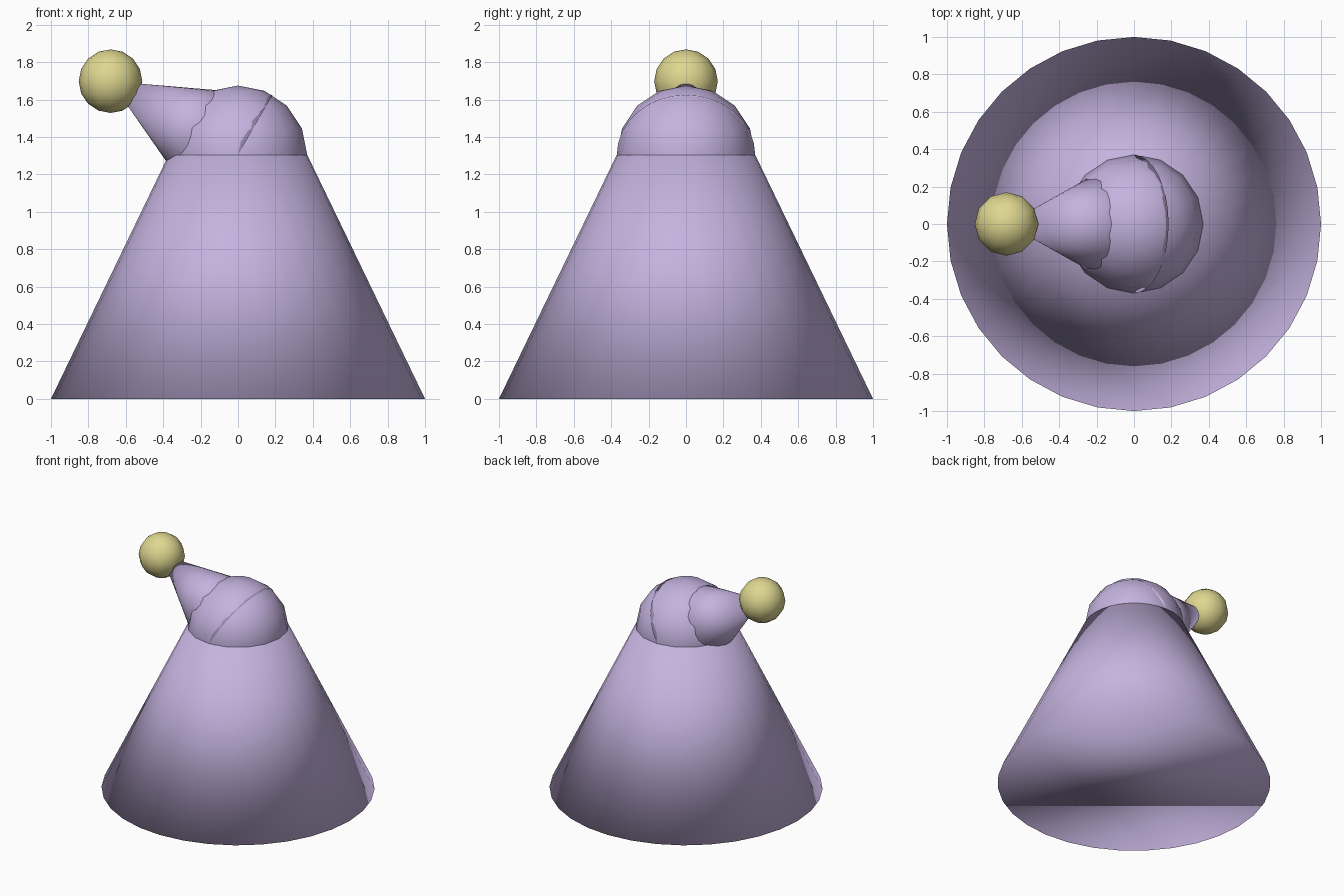
import bpy
import bmesh
from math import radians
from mathutils import Matrix, Vector

cube = bpy.data.objects.get("Cube")
if cube:
    bpy.data.objects.remove(cube, do_unlink=True)


def material(name, color):
    mat = bpy.data.materials.new(name)
    mat.use_nodes = True
    mat.diffuse_color = color
    mat.node_tree.nodes["Principled BSDF"].inputs["Base Color"].default_value = color
    return mat


def add_part(name, bm, mat):
    mesh = bpy.data.meshes.new(name)
    bm.to_mesh(mesh)
    bm.free()
    mesh.materials.append(mat)
    mesh.shade_smooth()
    obj = bpy.data.objects.new(name, mesh)
    bpy.context.collection.objects.link(obj)
    return obj


def add_cone(name, base, tilt, r_base, r_top, height, mat):
    """Capped cone whose base centre sits at base, leaning about y."""
    bm = bmesh.new()
    place = (Matrix.Translation(base) @ Matrix.Rotation(tilt, 4, 'Y')
             @ Matrix.Translation((0, 0, height / 2)))
    bmesh.ops.create_cone(bm, cap_ends=True, segments=32, radius1=r_base,
                          radius2=r_top, depth=height, matrix=place)
    return add_part(name, bm, mat)


def add_ball(name, center, radius, segments, rings, tilt, mat):
    bm = bmesh.new()
    place = Matrix.Translation(center) @ Matrix.Rotation(tilt, 4, 'Y')
    bmesh.ops.create_uvsphere(bm, u_segments=segments, v_segments=rings,
                              radius=radius, matrix=place)
    return add_part(name, bm, mat)


lilac = material("lilac felt", (0.56, 0.45, 0.74, 1))
cream = material("cream yellow", (0.74, 0.68, 0.28, 1))

BEND = Vector((0, 0, 1.305))   # where the hat folds over
BEND_R = 0.37
LEAN = radians(-60)
TIP = 0.787                    # length of the folded tip
tip_point = BEND + Matrix.Rotation(LEAN, 3, 'Y') @ Vector((0, 0, TIP))

# Main body, rounded fold, leaning tip and pompom
add_cone("hat_body", (0, 0, 0), 0, 1.0, BEND_R, BEND.z, lilac)
add_ball("hat_fold", BEND, BEND_R, 16, 8, 0, lilac)
add_cone("hat_tip", BEND, LEAN, BEND_R, 0.0, TIP, lilac)
add_ball("pompom", tip_point, 0.17, 12, 8, 0, cream)
